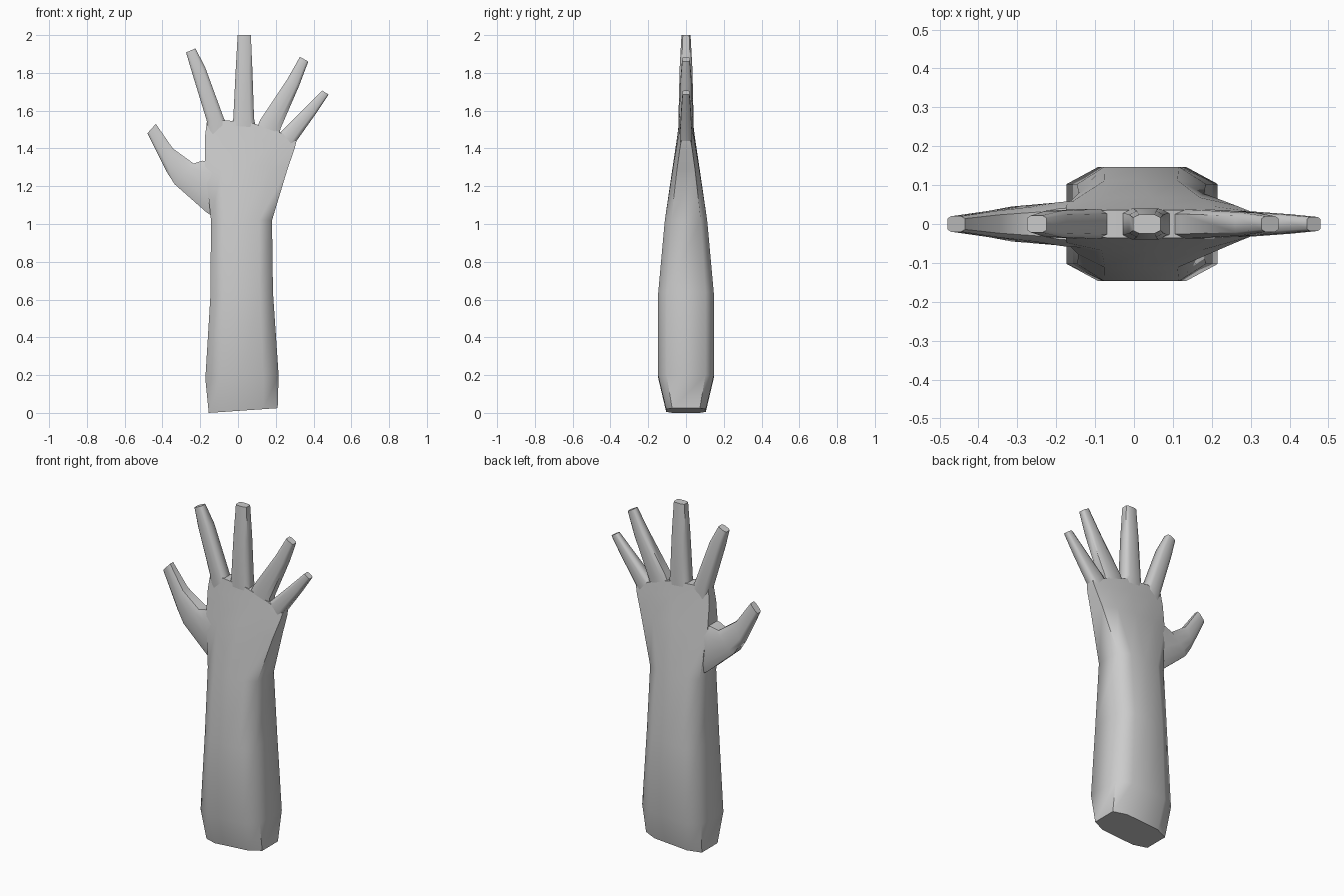
import bpy, bmesh, math
from mathutils import Vector

cube = bpy.data.objects.get("Cube")
if cube:
    bpy.data.objects.remove(cube, do_unlink=True)

# Plain grey skin
skin = bpy.data.materials.new("grey_skin")
skin.use_nodes = True
GREY = (0.6, 0.6, 0.6, 1)
skin.diffuse_color = GREY
skin.node_tree.nodes["Principled BSDF"].inputs["Base Color"].default_value = GREY

# Bevelled section: (fraction across the width, fraction of half depth)
SECTION = [(0, -0.7), (0.21, -1), (0.5, -1), (0.79, -1), (1, -0.7),
           (1, 0.7), (0.79, 1), (0.5, 1), (0.21, 1), (0, 0.7)]


def loft(name, rings):
    """Skin rings given as (x, z of one edge, x, z of the other, half depth, bulge)."""
    bm = bmesh.new()
    loops = []
    for x1, z1, x2, z2, depth, bulge in rings:
        loops.append([bm.verts.new((x1 + (x2 - x1) * t, depth * d,
                                    z1 + (z2 - z1) * t + bulge * 4 * t * (1 - t)))
                      for t, d in SECTION])
    n = len(SECTION)
    for a, b in zip(loops, loops[1:]):
        for i in range(n):
            j = (i + 1) % n
            bm.faces.new((a[i], a[j], b[j], b[i]))
    # End caps as strips across the section
    for loop in (loops[0], loops[-1]):
        for i in range(4):
            bm.faces.new((loop[i], loop[i + 1], loop[8 - i], loop[9 - i]))
    bmesh.ops.recalc_face_normals(bm, faces=bm.faces)
    mesh = bpy.data.meshes.new(name)
    bm.to_mesh(mesh)
    bm.free()
    mesh.materials.append(skin)
    obj = bpy.data.objects.new(name, mesh)
    bpy.context.collection.objects.link(obj)
    bpy.ops.object.select_all(action='DESELECT')
    obj.select_set(True)
    bpy.context.view_layer.objects.active = obj
    bpy.ops.object.shade_smooth_by_angle(angle=math.radians(62))
    return obj


# Forearm, wrist and palm in one skin
loft("forearm_and_palm", [
    (-0.155, 0.0, 0.21, 0.025, 0.105, 0),
    (-0.173, 0.18, 0.215, 0.20, 0.147, 0),
    (-0.146, 0.62, 0.185, 0.64, 0.147, 0),
    (-0.143, 1.02, 0.18, 1.02, 0.112, 0),
    (-0.175, 1.32, 0.262, 1.29, 0.068, 0.01),
    (-0.175, 1.46, 0.30, 1.40, 0.046, 0.03),
    (-0.165, 1.54, 0.31, 1.44, 0.036, 0.045),
])

# Digits: edge to edge rings from the knuckle to the blunt tip
DIGITS = {
    "thumb": [(-0.10, 1.02, -0.12, 1.33, 0.062), (-0.165, 1.06, -0.19, 1.335, 0.057),
              (-0.335, 1.21, -0.235, 1.32, 0.045), (-0.38, 1.28, -0.345, 1.40, 0.034),
              (-0.48, 1.48, -0.435, 1.53, 0.02)],
    "index_finger": [(-0.155, 1.46, -0.04, 1.49, 0.036), (-0.165, 1.545, -0.075, 1.56, 0.038),
                     (-0.243, 1.80, -0.172, 1.825, 0.034), (-0.275, 1.908, -0.225, 1.93, 0.022)],
    "middle_finger": [(-0.045, 1.48, 0.10, 1.48, 0.038), (-0.025, 1.56, 0.085, 1.56, 0.040),
                      (-0.012, 1.82, 0.076, 1.82, 0.034), (-0.002, 2.0, 0.068, 2.0, 0.024)],
    "ring_finger": [(0.085, 1.48, 0.21, 1.42, 0.036), (0.12, 1.555, 0.225, 1.505, 0.037),
                    (0.26, 1.765, 0.325, 1.735, 0.030), (0.328, 1.885, 0.372, 1.86, 0.02)],
    "little_finger": [(0.19, 1.45, 0.285, 1.39, 0.032), (0.24, 1.50, 0.31, 1.44, 0.033),
                      (0.365, 1.625, 0.413, 1.585, 0.025), (0.445, 1.707, 0.48, 1.685, 0.018)],
}
for digit, rings in DIGITS.items():
    loft(digit, [r + (0,) for r in rings])
